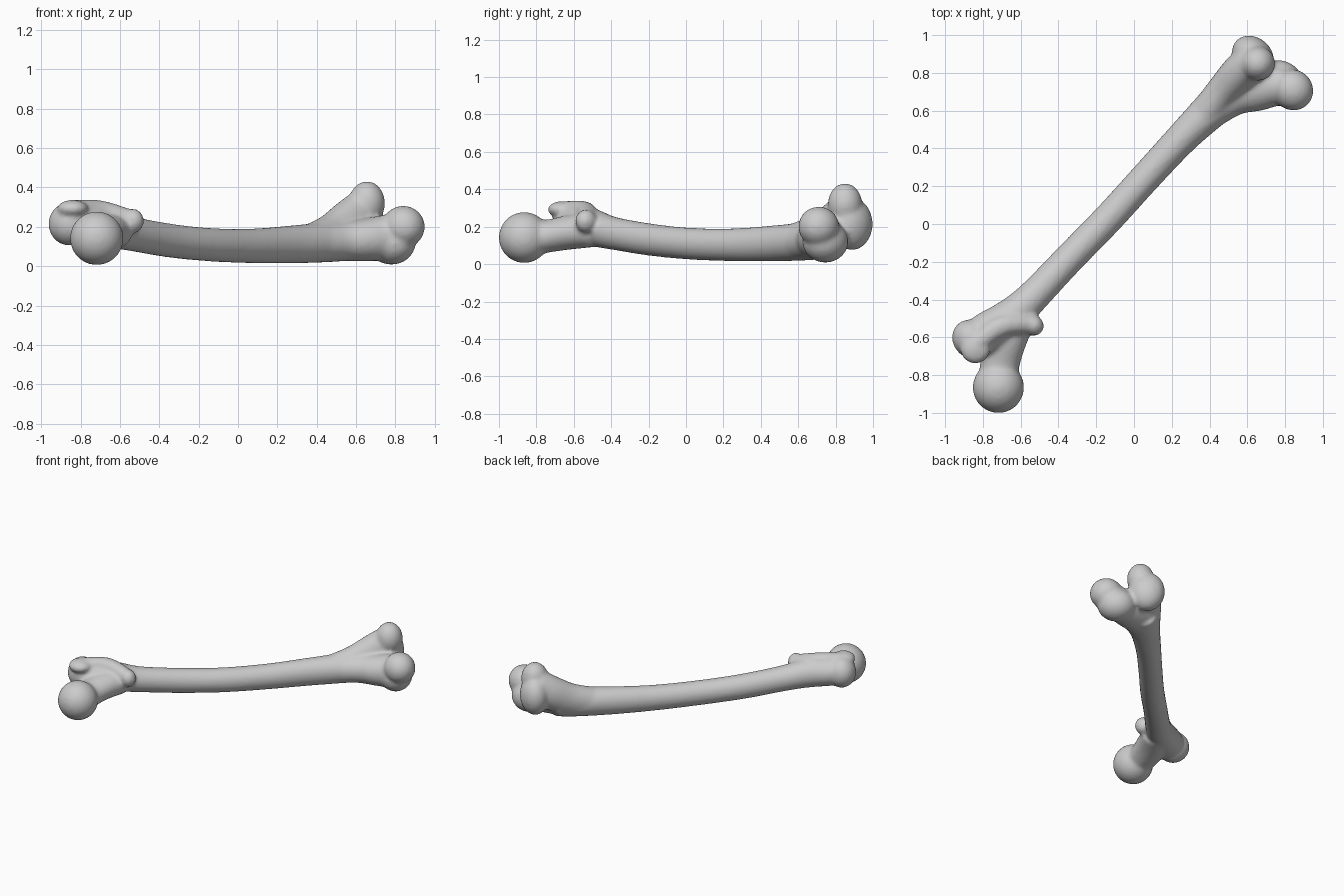
import bpy, bmesh, math
from mathutils import Vector, Matrix

AXIS = math.atan2(0.72, 0.69)          # direction of the shaft in plan
bm = bmesh.new()


def spline(a, b, c, d, t):
    return tuple(0.5 * (2 * q + (r - p) * t + (2 * p - 5 * q + 4 * r - s) * t * t
                 + (3 * q - p - 3 * r + s) * t ** 3) for p, q, r, s in zip(a, b, c, d))


def loft(stations, sides=24, steps=5):
    """Closed tube through (x, y, z, half width, half height) stations."""
    p = [stations[0]] + stations + [stations[-1]]
    pts = [spline(*p[i:i + 4], k / steps) for i in range(len(p) - 3) for k in range(steps)]
    pts.append(stations[-1])
    rings = []
    for i, q in enumerate(pts):
        tan = Vector(pts[min(i + 1, len(pts) - 1)][:3]) - Vector(pts[max(i - 1, 0)][:3])
        side = tan.cross(Vector((0, 0, 1))).normalized()
        up = side.cross(tan).normalized()
        rings.append([bm.verts.new(Vector(q[:3]) + side * q[3] * math.cos(a) + up * q[4] * math.sin(a))
                      for a in (2 * math.pi * k / sides for k in range(sides))])
    faces = [bm.faces.new((r[k], r[(k + 1) % sides], s[(k + 1) % sides], s[k]))
             for r, s in zip(rings, rings[1:]) for k in range(sides)]
    faces += [bm.faces.new(rings[0]), bm.faces.new(rings[-1])]
    bmesh.ops.recalc_face_normals(bm, faces=faces)


def lump(centre, radii):
    """Ellipsoid with radii along the shaft, across it and upward."""
    m = Matrix.Translation(centre) @ Matrix.Rotation(AXIS, 4, 'Z') @ Matrix.Diagonal((*radii, 1))
    bmesh.ops.create_uvsphere(bm, u_segments=32, v_segments=20, radius=1, matrix=m)


# shaft, bowed, running into the greater trochanter
loft([(-0.86, -0.62, 0.205, 0.09, 0.09), (-0.78, -0.58, 0.21, 0.112, 0.1),
      (-0.66, -0.50, 0.195, 0.102, 0.1), (-0.54, -0.39, 0.165, 0.087, 0.088),
      (-0.345, -0.185, 0.13, 0.082, 0.086), (-0.14, 0.025, 0.109, 0.082, 0.085),
      (0.065, 0.25, 0.103, 0.082, 0.088), (0.26, 0.46, 0.11, 0.087, 0.096),
      (0.445, 0.64, 0.122, 0.105, 0.103), (0.56, 0.74, 0.135, 0.12, 0.105)])

# ball head and neck
lump((-0.718, -0.865, 0.142), (0.136, 0.136, 0.136))
loft([(-0.72, -0.86, 0.14, 0.1, 0.1), (-0.71, -0.74, 0.15, 0.105, 0.088),
      (-0.68, -0.62, 0.17, 0.11, 0.092), (-0.62, -0.50, 0.18, 0.1, 0.09)])

# greater trochanter, its overhanging hook, the crest and the lesser trochanter
lump((-0.858, -0.61, 0.215), (0.1, 0.11, 0.11))
lump((-0.84, -0.66, 0.292), (0.08, 0.08, 0.045))
loft([(-0.84, -0.64, 0.295, 0.05, 0.042), (-0.70, -0.54, 0.29, 0.055, 0.045),
      (-0.54, -0.53, 0.235, 0.05, 0.05)])
lump((-0.535, -0.535, 0.23), (0.055, 0.06, 0.062))

# flares leading to the two condyles
loft([(0.36, 0.56, 0.115, 0.088, 0.095), (0.47, 0.70, 0.155, 0.09, 0.11),
      (0.56, 0.80, 0.215, 0.1, 0.12), (0.635, 0.86, 0.26, 0.1, 0.13)])
loft([(0.36, 0.56, 0.115, 0.088, 0.095), (0.52, 0.68, 0.125, 0.11, 0.1),
      (0.66, 0.72, 0.135, 0.12, 0.11), (0.80, 0.74, 0.15, 0.1, 0.12)])

# upper condyle
lump((0.655, 0.85, 0.32), (0.092, 0.092, 0.112))
lump((0.63, 0.887, 0.215), (0.1, 0.122, 0.14))
# lower condyle
lump((0.84, 0.71, 0.2), (0.107, 0.112, 0.107))
lump((0.78, 0.745, 0.12), (0.115, 0.13, 0.112))

mesh = bpy.data.meshes.new("thigh_bone")
bm.to_mesh(mesh)
bm.free()
bone = bpy.data.objects.new("thigh_bone", mesh)
bpy.context.collection.objects.link(bone)

# fuse all lumps into one skin and soften the joins
fuse = bone.modifiers.new("fuse", 'REMESH')
fuse.mode = 'VOXEL'
fuse.voxel_size = 0.012
fuse.use_smooth_shade = True
soft = bone.modifiers.new("soften", 'SMOOTH')
soft.factor = 0.5
soft.iterations = 8
